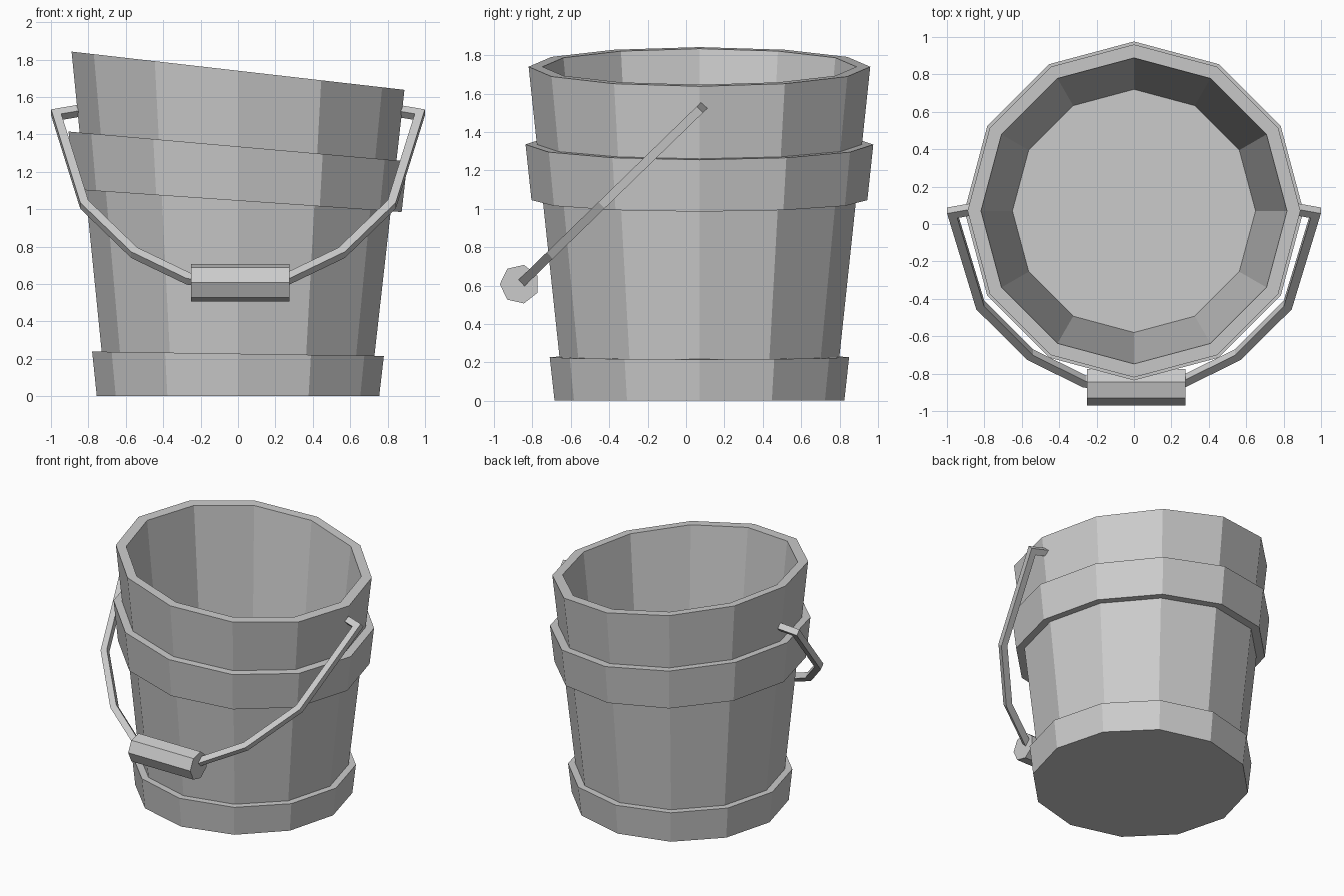
import bpy, bmesh
from math import pi, sin, cos
from mathutils import Vector

if "Cube" in bpy.data.objects:
    bpy.data.objects.remove(bpy.data.objects["Cube"])

SIDES, CY, LEAN = 12, 0.07, 0.066


def make(name, bm):
    bmesh.ops.recalc_face_normals(bm, faces=bm.faces)
    me = bpy.data.meshes.new(name)
    bm.to_mesh(me)
    bm.free()
    ob = bpy.data.objects.new(name, me)
    bpy.context.collection.objects.link(ob)
    return ob


def skin(bm, rings, loop=False):
    """Join successive vertex rings with quads; cap the ends unless looped."""
    n = len(rings[0])
    pairs = list(zip(rings, rings[1:])) + ([(rings[-1], rings[0])] if loop else [])
    for a, b in pairs:
        for i in range(n):
            j = (i + 1) % n
            bm.faces.new((a[i], a[j], b[j], b[i]))
    if not loop:
        bm.faces.new(rings[0])
        bm.faces.new(rings[-1])


def lathe(name, profile, loop=False):
    """Twelve-sided turned part; heights lean progressively towards +x."""
    bm = bmesh.new()
    rings = []
    for r, z in profile:
        ring = []
        for i in range(SIDES):
            x, y = r * cos(2 * pi * i / SIDES), r * sin(2 * pi * i / SIDES)
            ring.append(bm.verts.new((x, CY + y, z * (1 - LEAN * x))))
        rings.append(ring)
    skin(bm, rings, loop)
    return make(name, bm)


# Bucket body: outer wall, rim, inner wall and floor
lathe("bucket_body", [(0.705, 0.0), (0.89, 1.74), (0.818, 1.74), (0.65, 0.15)])

# Hoops around the body
lathe("lower_hoop", [(0.755, 0), (0.78, 0.227), (0.715, 0.227), (0.69, 0)], True)
lathe("upper_hoop", [(0.875, 1.045), (0.906, 1.335), (0.83, 1.335), (0.80, 1.045)], True)

# Handle bar: square section swept along a path in a tilted plane, (x, distance)
pivot = Vector((0, 0.06, 1.505))
down = Vector((0, -0.915, -0.89)).normalized()
normal = Vector((1, 0, 0)).cross(down)
half = [(0.85, -0.03), (0.972, 0.0), (0.822, 0.688), (0.555, 1.058), (0.265, 1.258), (0.2, 1.27)]
path = [Vector(p) for p in half] + [Vector((-x, s)) for x, s in reversed(half)]
W = 0.023
bm = bmesh.new()
rings = []
for i, p in enumerate(path):
    a = (p - path[i - 1]).normalized() if i else (path[1] - p).normalized()
    b = (path[i + 1] - p).normalized() if i < len(path) - 1 else a
    t = (a + b).normalized()
    side = Vector((-t.y, t.x)) * (W / max(t.dot(a), 0.5))
    ring = []
    for u, v in ((1, 1), (-1, 1), (-1, -1), (1, -1)):
        q = p + side * u
        ring.append(bm.verts.new(pivot + Vector((q.x, 0, 0)) + down * q.y + normal * (W * v)))
    rings.append(ring)
skin(bm, rings)
make("handle_bar", bm)

# Seven-sided grip
bm = bmesh.new()
rings = [[bm.verts.new((x, -0.867 + 0.103 * cos(pi + 2 * pi * i / 7),
                        0.607 + 0.103 * sin(pi + 2 * pi * i / 7))) for i in range(7)]
         for x in (-0.25, 0.275)]
skin(bm, rings)
make("handle_grip", bm)
